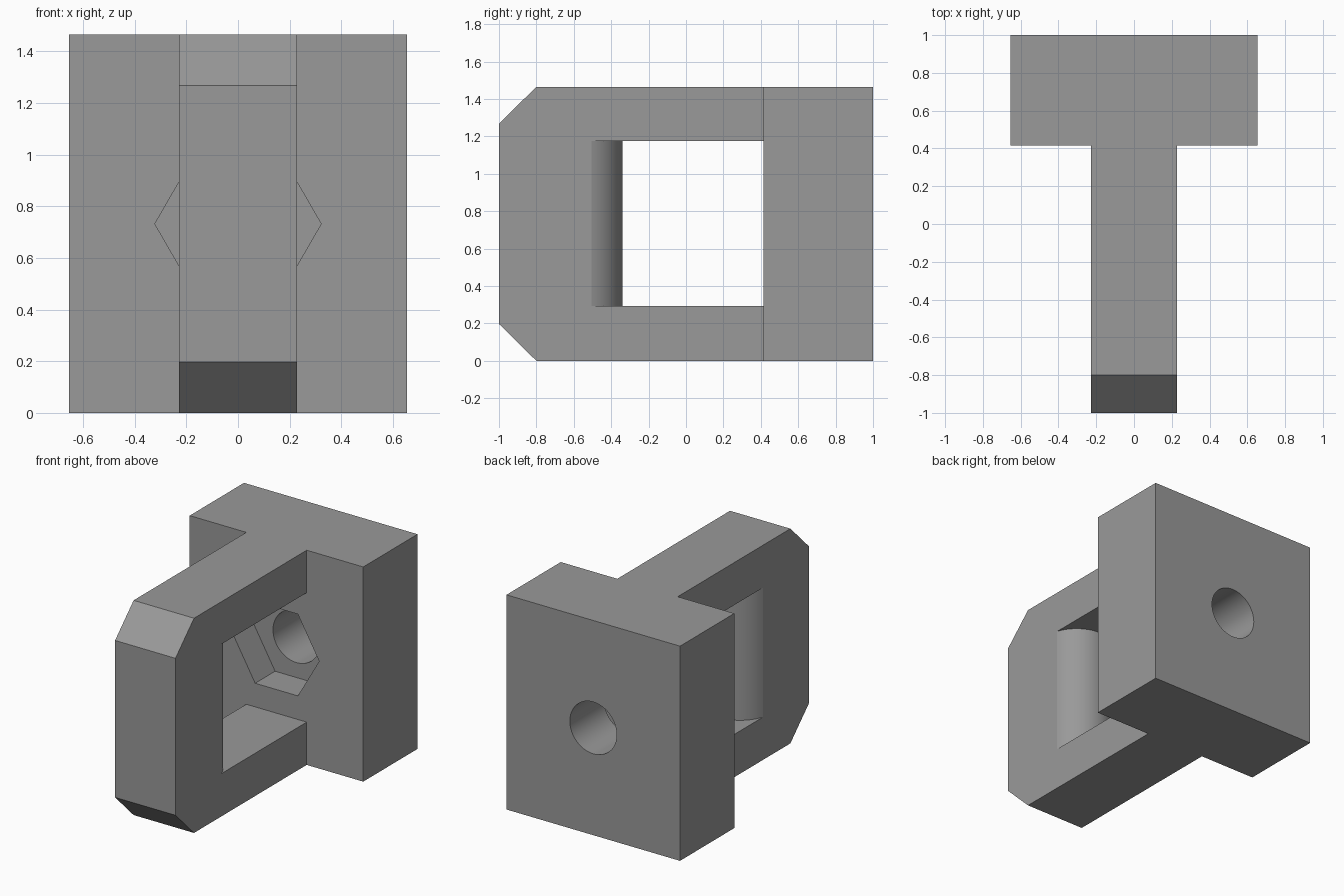
import bpy, bmesh, math
from mathutils import Vector

if "Cube" in bpy.data.objects:
    bpy.data.objects.remove(bpy.data.objects["Cube"])

grey = bpy.data.materials.new("plain grey")
grey.diffuse_color = (0.32, 0.32, 0.32, 1)
grey.use_nodes = True
grey.node_tree.nodes["Principled BSDF"].inputs["Base Color"].default_value = grey.diffuse_color

W, H = 0.228, 1.465          # half width of the arm, total height
FACE, CZ = 0.415, 0.732      # front of the block, height of the hole axis


def prism(name, points, sweep):
    """Extrude a closed outline of 3D points along a sweep vector."""
    bm = bmesh.new()
    face = bm.faces.new([bm.verts.new(p) for p in points])
    ext = bmesh.ops.extrude_face_region(bm, geom=[face])
    moved = [v for v in ext["geom"] if isinstance(v, bmesh.types.BMVert)]
    bmesh.ops.translate(bm, verts=moved, vec=Vector(sweep))
    bmesh.ops.recalc_face_normals(bm, faces=bm.faces)
    mesh = bpy.data.meshes.new(name)
    bm.to_mesh(mesh)
    bm.free()
    mesh.materials.append(grey)
    obj = bpy.data.objects.new(name, mesh)
    bpy.context.collection.objects.link(obj)
    return obj


def combine(obj, other, operation):
    """Apply a boolean and discard the helper."""
    mod = obj.modifiers.new(operation, "BOOLEAN")
    mod.operation, mod.object, mod.solver = operation, other, "EXACT"
    bpy.context.view_layer.objects.active = obj
    bpy.ops.object.modifier_apply(modifier=mod.name)
    bpy.data.objects.remove(other)


def ring(radius, sides, y):
    """Regular polygon around the hole axis."""
    return [(radius * math.cos(2 * math.pi * i / sides), y,
             CZ + radius * math.sin(2 * math.pi * i / sides)) for i in range(sides)]


# Wide block at the back
block = prism("mounting_bracket",
              [(-0.655, FACE, 0), (0.655, FACE, 0), (0.655, 1, 0), (-0.655, 1, 0)],
              (0, 0, H))

# Loop arm with chamfered front corners, seated into the block
arm = prism("loop_arm",
            [(-W, y, z) for y, z in [(0.5, 0), (-0.8, 0), (-1, 0.197),
                                     (-1, H - 0.197), (-0.8, H), (0.5, H)]],
            (2 * W, 0, 0))

# Window through the arm, with a rounded inner grip
R, CY = 0.24, -0.58
a = math.acos(W / R)
arc = [a + (math.pi - 2 * a) * i / 32 for i in range(33)]
outline = [(R * math.cos(t), CY + R * math.sin(t), 0.292) for t in arc]
y_end = outline[0][1]
outline += [(-0.4, y_end, 0.292), (-0.4, 0.6, 0.292),
            (0.4, 0.6, 0.292), (0.4, y_end, 0.292)]
combine(arm, prism("window_cutter", outline, (0, 0, 0.883)), "DIFFERENCE")
combine(block, arm, "UNION")

# Hexagonal nut pocket and through hole
combine(block, prism("nut_cutter", ring(0.322, 6, 0.3), (0, 0.33, 0)), "DIFFERENCE")
combine(block, prism("hole_cutter", ring(0.177, 48, 0.5), (0, 0.7, 0)), "DIFFERENCE")

# Smooth only the curved walls
bpy.ops.object.select_all(action="DESELECT")
block.select_set(True)
bpy.context.view_layer.objects.active = block
bpy.ops.object.shade_smooth_by_angle(angle=math.radians(12))
